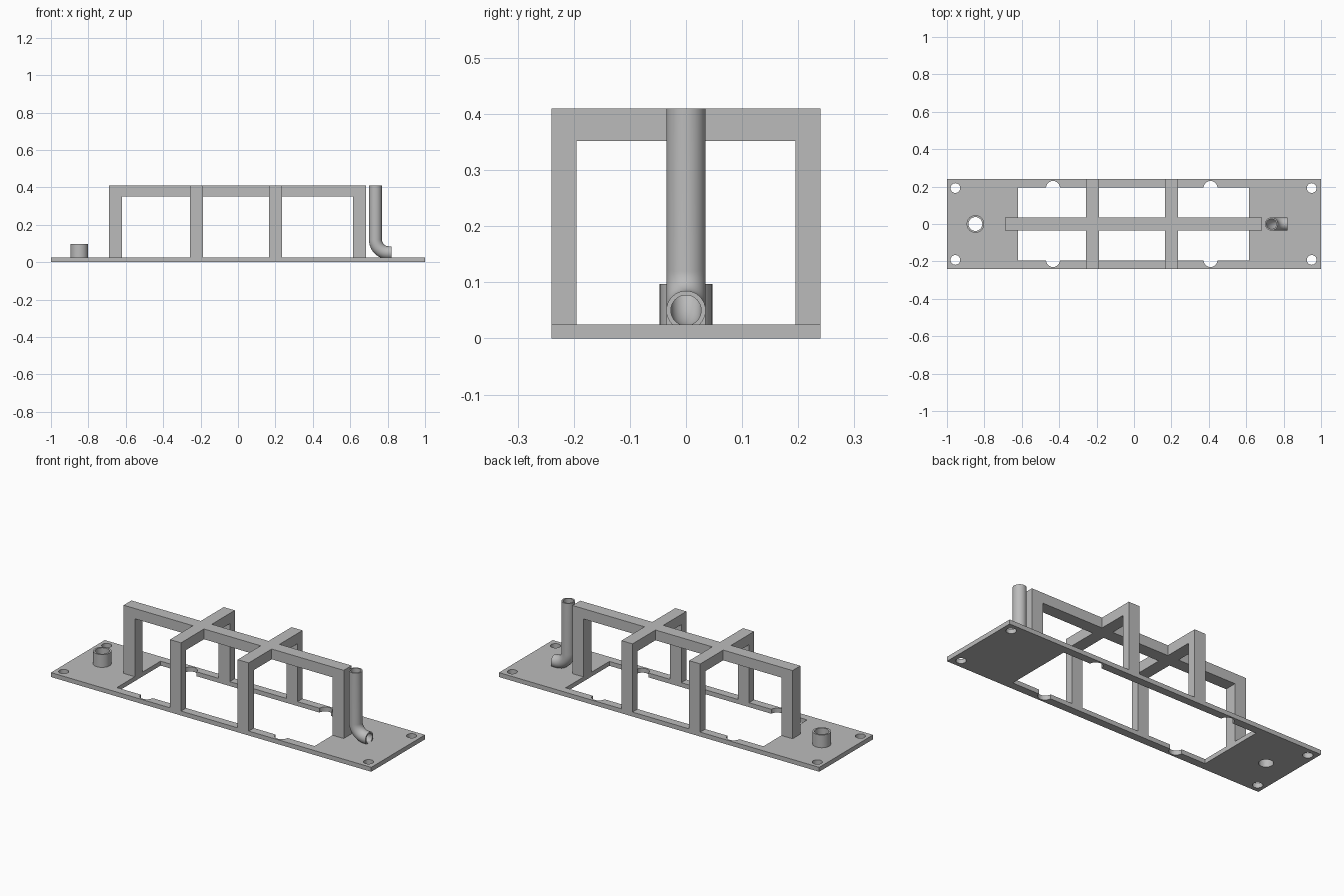
import bpy, bmesh
from math import sin, cos, pi
from mathutils import Vector

cube = bpy.data.objects.get("Cube")
if cube:
    bpy.data.objects.remove(cube, do_unlink=True)

grey = bpy.data.materials.new("plain grey")
grey.use_nodes = True
colour = (0.5, 0.5, 0.5, 1)
grey.diffuse_color = colour
grey.node_tree.nodes["Principled BSDF"].inputs["Base Color"].default_value = colour

PLATE, TOP, HALF_W, INNER_Y, BEAM = 0.025, 0.41, 0.24, 0.195, 0.035
LEFT_IN, RIGHT_IN = -0.62, 0.615


def finish(name, bm):
    bmesh.ops.recalc_face_normals(bm, faces=bm.faces)
    mesh = bpy.data.meshes.new(name)
    bm.to_mesh(mesh)
    bm.free()
    mesh.materials.append(grey)
    obj = bpy.data.objects.new(name, mesh)
    bpy.context.collection.objects.link(obj)
    return obj


def activate(obj):
    bpy.ops.object.select_all(action="DESELECT")
    obj.select_set(True)
    bpy.context.view_layer.objects.active = obj


def prism(name, profile, place, lo, hi):
    """Extrude a 2D profile from lo to hi; place maps (a, b, depth) to xyz."""
    bm = bmesh.new()
    face = bm.faces.new([bm.verts.new(place(a, b, lo)) for a, b in profile])
    new = bmesh.ops.extrude_face_region(bm, geom=[face])["geom"]
    move = Vector(place(0, 0, hi)) - Vector(place(0, 0, lo))
    bmesh.ops.translate(bm, vec=move, verts=[v for v in new if isinstance(v, bmesh.types.BMVert)])
    return finish(name, bm)


def along_z(a, b, d):
    return (a, b, d)


def rect(x0, x1, y0, y1):
    return [(x0, y0), (x1, y0), (x1, y1), (x0, y1)]


def circle(x, y, r, n=32):
    return [(x + r * cos(2 * pi * i / n), y + r * sin(2 * pi * i / n)) for i in range(n)]


def cut(target, profile):
    cutter = prism("cutter", profile, along_z, -0.1, 0.2)
    cutter.hide_render = True
    mod = target.modifiers.new("cut", "BOOLEAN")
    mod.operation, mod.solver, mod.object = "DIFFERENCE", "EXACT", cutter
    activate(target)
    bpy.ops.object.modifier_apply(modifier=mod.name)
    bpy.data.objects.remove(cutter, do_unlink=True)


def hollow_tube(name, path, outer, inner, n=32):
    """Sweep a ring along a path of (x, z, angle) lying in the plane y = 0."""
    bm = bmesh.new()
    stations = [(p, outer) for p in path] + [(p, inner) for p in reversed(path)]
    rings = []
    for (x, z, t), r in stations:
        ring = []
        for i in range(n):
            a = 2 * pi * i / n
            u = r * cos(a)
            ring.append(bm.verts.new((x + u * cos(t), r * sin(a), z + u * sin(t))))
        rings.append(ring)
    for k, ring in enumerate(rings):
        nxt = rings[(k + 1) % len(rings)]
        for i in range(n):
            j = (i + 1) % n
            bm.faces.new((ring[i], ring[j], nxt[j], nxt[i]))
    obj = finish(name, bm)
    activate(obj)
    bpy.ops.object.shade_smooth_by_angle(angle=0.6)
    return obj


# Base plate with window, side notches, screw holes and inlet hole
plate = prism("base_plate", rect(-1, 1, -HALF_W, HALF_W), along_z, 0, PLATE)
cut(plate, rect(LEFT_IN, RIGHT_IN, -INNER_Y, INNER_Y))
for side in (-1, 1):
    for x in (-0.433, 0.409):
        cut(plate, circle(x, side * 0.193, 0.037))
    for x in (-0.955, 0.95):
        cut(plate, circle(x, side * 0.192, 0.026))
BOSS_X, BOSS_IN = -0.848, 0.037
cut(plate, circle(BOSS_X, 0, BOSS_IN))

# Long bridge standing on the plate ends
UNDER = 0.352
bridge = [(-0.69, PLATE), (LEFT_IN, PLATE), (LEFT_IN, UNDER), (RIGHT_IN, UNDER),
          (RIGHT_IN, PLATE), (0.685, PLATE), (0.685, TOP), (-0.69, TOP)]
prism("long_bridge", bridge, lambda a, b, d: (a, d, b), -BEAM, BEAM)

# Cross ribs: an angled arm on each side of the bridge
for end, x0, x1 in (("left_end", 0.166, 0.235), ("right_end", -0.257, -0.188)):
    for side, s in (("front", -1), ("back", 1)):
        arm = [(BEAM, UNDER), (INNER_Y, UNDER), (INNER_Y, PLATE),
               (HALF_W, PLATE), (HALF_W, TOP), (BEAM, TOP)]
        prism(f"rib_arm_{side}_{end}", [(s * y, z) for y, z in arm],
              lambda a, b, d: (d, a, b), x0, x1)

# Short round socket
hollow_tube("round_socket", [(BOSS_X, PLATE, 0), (BOSS_X, 0.097, 0)], 0.047, BOSS_IN)

# Bent outlet pipe: straight down, then a quarter turn outwards
PIPE_X, BEND, AXIS_Z = 0.735, 0.07, 0.05
pipe = [(PIPE_X, TOP, 0)]
for i in range(13):
    t = pi / 2 * i / 12
    pipe.append((PIPE_X + BEND * (1 - cos(t)), AXIS_Z + BEND * (1 - sin(t)), t))
pipe.append((0.82, AXIS_Z, pi / 2))
hollow_tube("bent_pipe", pipe, 0.035, 0.027)
